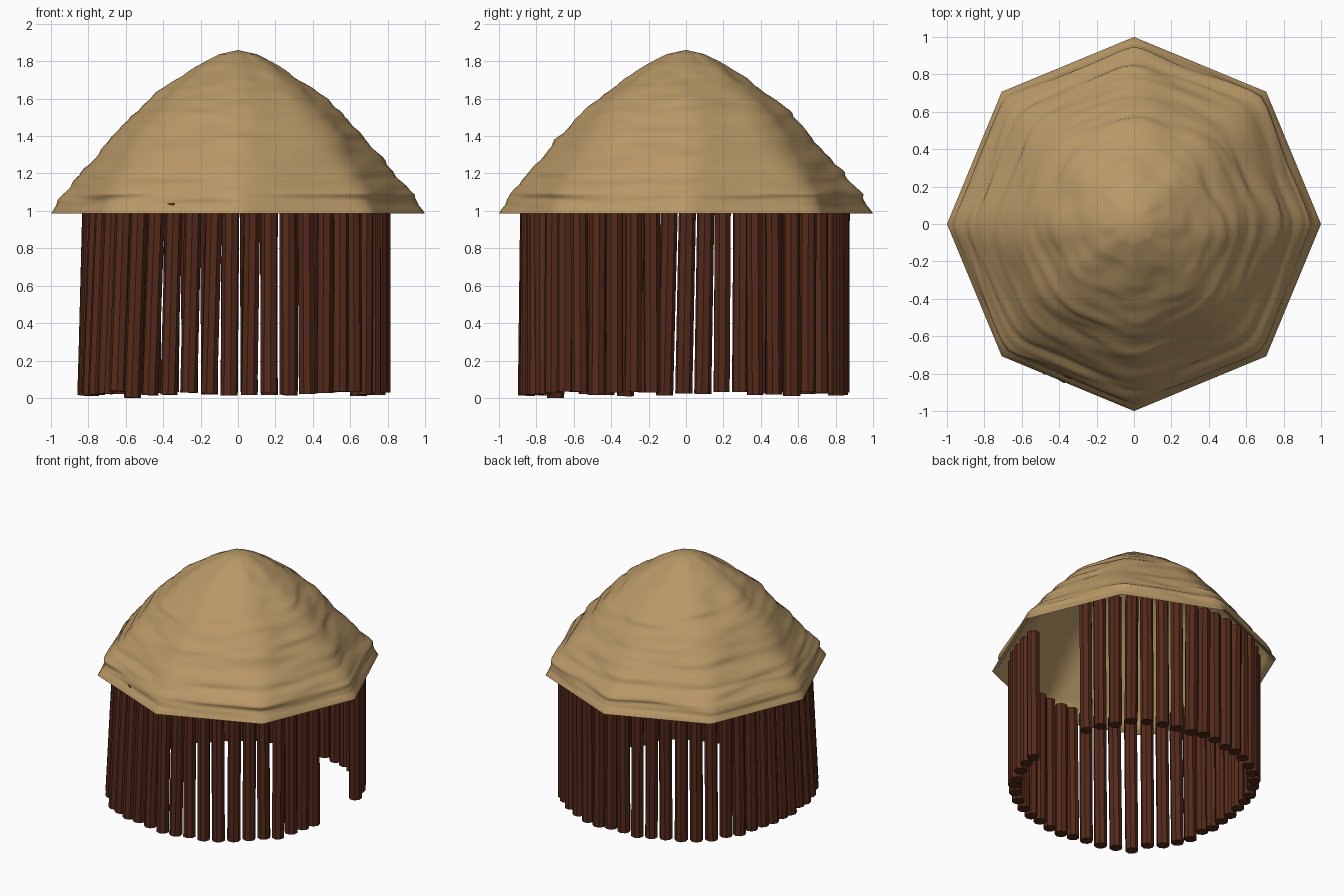
import bpy, bmesh, random
from math import sin, cos, pi, radians
from mathutils import Vector, noise

if "Cube" in bpy.data.objects:
    bpy.data.objects.remove(bpy.data.objects["Cube"])

random.seed(4)


def material(name, color):
    m = bpy.data.materials.new(name)
    m.diffuse_color = color
    m.use_nodes = True
    m.node_tree.nodes["Principled BSDF"].inputs["Base Color"].default_value = m.diffuse_color
    return m


thatch = material("thatch", (0.48, 0.315, 0.135, 1))
wood = material("wood", (0.09, 0.023, 0.011, 1))


def add_object(name, bm, mat, angle):
    me = bpy.data.meshes.new(name)
    bm.to_mesh(me)
    bm.free()
    ob = bpy.data.objects.new(name, me)
    bpy.context.collection.objects.link(ob)
    me.materials.append(mat)
    bpy.context.view_layer.objects.active = ob
    ob.select_set(True)
    bpy.ops.object.shade_smooth_by_angle(angle=radians(angle))
    ob.select_set(False)
    return ob


# Roof profile (radius towards a corner, height)
PROFILE = [(1.0, 0.985), (0.97, 1.03), (0.945, 1.09), (0.85, 1.19), (0.70, 1.365),
           (0.56, 1.52), (0.40, 1.655), (0.22, 1.775), (0.10, 1.838)]
SEG = 96


def octagon(a):
    # Distance to an octagon edge with corners on the axes
    return cos(pi / 8) / cos(a % (pi / 4) - pi / 8)


def soft_octagon(a, w):
    # Octagon with corners rounded over the half-width w
    def mean(b):
        return sum(octagon(b + w * k / 6) for k in range(-6, 7)) / 13
    return mean(a) / mean(0)


def thatch_bump(a, z):
    c, d = cos(a) * 1.8, sin(a) * 1.8
    return (noise.noise(Vector((c, d, z * 12))) * 0.020
            + noise.noise(Vector((c * 1.5, d * 1.5, z * 26 + 40))) * 0.014)


def roof_shell(name, profile, tip_z, sub, bump, flip):
    # Sharp octagon at the eaves, rounder towards the top
    bm = bmesh.new()
    rings = [tuple(u + (v - u) * k / sub for u, v in zip(p, q))
             for p, q in zip(profile, profile[1:]) for k in range(sub)]
    rings.append(profile[-1])
    loops = []
    for r, z in rings:
        fade = bump * min(1, max(0, z - 0.985) / 0.1) * min(1, r / 0.4)
        w = min(0.2, max(0, z - 0.985) * 0.45)
        loop = []
        for s in range(SEG):
            a = 2 * pi * s / SEG
            rr = r * soft_octagon(a, w) + fade * thatch_bump(a, z)
            loop.append(bm.verts.new((rr * cos(a), rr * sin(a), z)))
        loops.append(loop)
    tip = bm.verts.new((0, 0, tip_z))
    for s in range(SEG):
        n = (s + 1) % SEG
        for lo, hi in zip(loops, loops[1:]):
            bm.faces.new((lo[s], lo[n], hi[n], hi[s]))
        bm.faces.new((loops[-1][s], loops[-1][n], tip))
    if flip:
        bmesh.ops.reverse_faces(bm, faces=bm.faces[:])
    return add_object(name, bm, thatch, 70)


# Outer thatch and a smooth lining that meets it at the eaves
roof_shell("thatched_roof", PROFILE, 1.86, 9, 1, False)
lining = PROFILE[:1] + [(r - 0.018, z - 0.012) for r, z in PROFILE[1:]]
roof_shell("roof_lining", lining, 1.845, 2, 0, True)


# Wall posts: a squarish ring of slightly tilted posts, doorway on the +x side
bm = bmesh.new()
COUNT, FIRST, STEP = 45, 26.7, 7.3
for i in range(COUNT):
    deg = FIRST + STEP * i
    a = radians(deg)
    side = Vector((-sin(a), cos(a), 0))
    out = Vector((cos(a), sin(a), 0))
    radius = 0.84 - 0.02 * cos(2 * a) + 0.018 * sin(2 * a) - 0.02 * cos(4 * a)
    foot = out * radius + Vector((-0.012, -0.012, 0))
    foot.z = 0 if i == 28 else random.uniform(0.01, 0.035)
    # Posts at the front left splay outwards the most
    splay = max(0, cos(a - radians(217))) ** 2 * 0.05
    head = foot + Vector((0.8, 0.6, 0)) * splay + side * random.uniform(-0.008, 0.008)
    head.z = 1.04
    axis = head - foot
    rot = axis.to_track_quat('Z', 'Y').to_matrix().to_4x4()
    rot.translation = (foot + head) / 2
    bmesh.ops.create_cone(bm, cap_ends=True, segments=8, radius1=0.046,
                          radius2=0.046, depth=axis.length, matrix=rot)
# No post foot goes below the ground
for v in bm.verts:
    v.co.z = max(v.co.z, 0)
add_object("wall_posts", bm, wood, 40)
